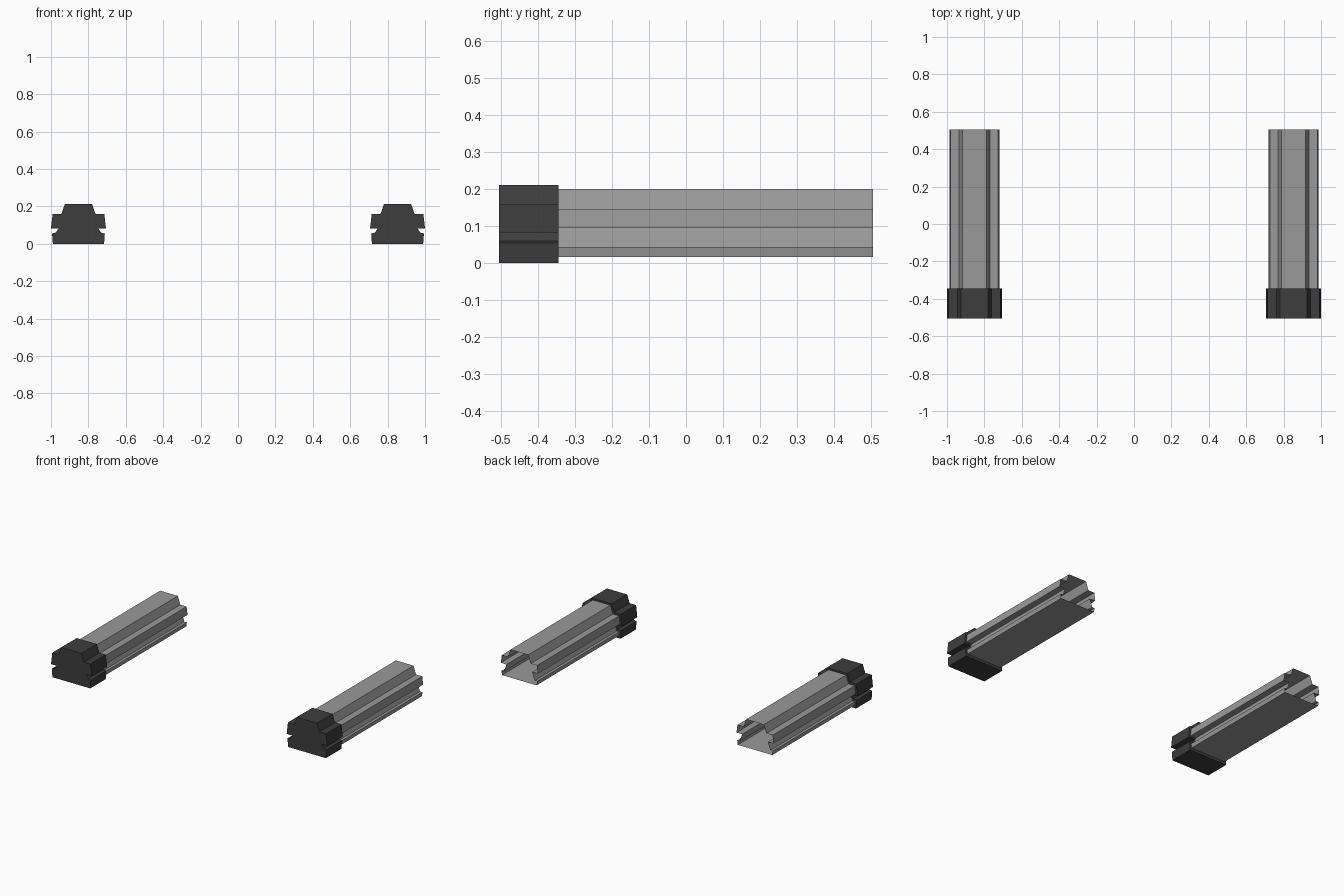
import bpy

if "Cube" in bpy.data.objects:
    bpy.data.objects.remove(bpy.data.objects["Cube"])


def material(name, value):
    m = bpy.data.materials.new(name)
    m.diffuse_color = (value, value, value, 1)
    m.use_nodes = True
    m.node_tree.nodes["Principled BSDF"].inputs["Base Color"].default_value = m.diffuse_color
    return m


metal = material("grey metal", 0.32)
rubber = material("dark rubber", 0.047)

# Half cross-sections (x, z), from the bottom to the top
rail_half = [(0.125, 0.017), (0.129, 0.044), (0.111, 0.044), (0.093, 0.095),
             (0.134, 0.095), (0.127, 0.147), (0.082, 0.147), (0.064, 0.2)]
cap_half = [(0.137, 0.0), (0.141, 0.055), (0.121, 0.06), (0.106, 0.083),
            (0.147, 0.083), (0.138, 0.16), (0.091, 0.16), (0.073, 0.212)]


def extrude(name, half, cx, y0, y1, mat, capped):
    """Sweep a symmetric profile along y, with or without end faces."""
    ring = half + [(-x, z) for x, z in reversed(half)]
    n = len(ring)
    verts = [(cx + x, y, z) for y in (y0, y1) for x, z in ring]
    faces = [(i, i + n, (i + 1) % n + n, (i + 1) % n) for i in range(n)]
    if capped:
        faces += [tuple(range(n)), tuple(range(2 * n - 1, n - 1, -1))]
    # ring runs counter-clockwise seen from -y, so flip the side walls outward
    faces = [f[::-1] if len(f) == 4 else f for f in faces]
    faces = [tuple(f) for f in faces]
    mesh = bpy.data.meshes.new(name)
    mesh.from_pydata(verts, [], faces)
    mesh.materials.append(mat)
    # make normals consistent
    import bmesh
    bm = bmesh.new()
    bm.from_mesh(mesh)
    bmesh.ops.recalc_face_normals(bm, faces=bm.faces)
    bm.to_mesh(mesh)
    bm.free()
    ob = bpy.data.objects.new(name, mesh)
    bpy.context.collection.objects.link(ob)
    return ob


# A hollow open rail and a solid front cap on each side
for side, cx in (("left", -0.853), ("right", 0.853)):
    extrude(side + "_rail", rail_half, cx, -0.345, 0.505, metal, False)
    extrude(side + "_end_cap", cap_half, cx, -0.505, -0.345, rubber, True)
